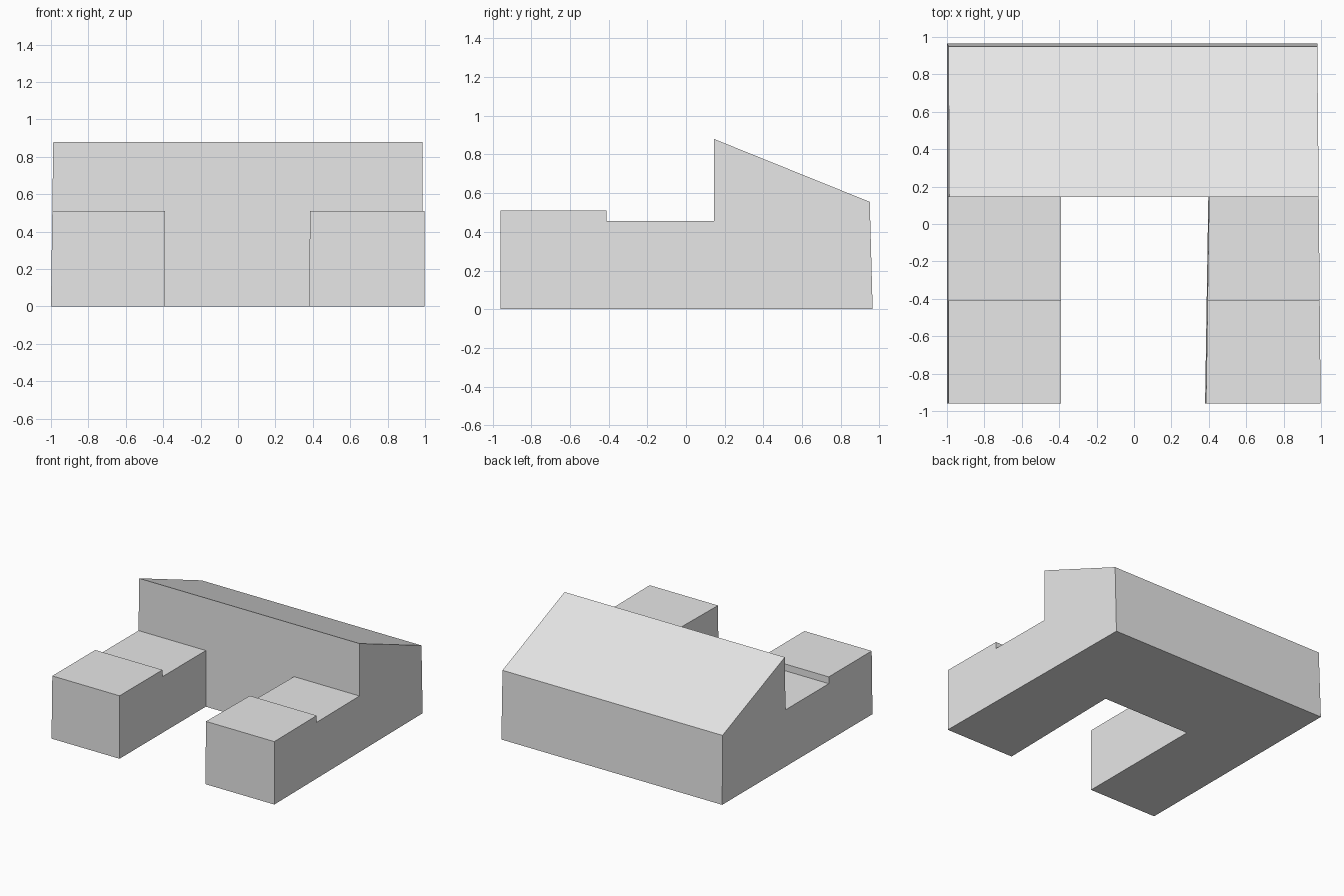
import bpy
import bmesh
from mathutils import Vector

cube = bpy.data.objects.get("Cube")
if cube:
    bpy.data.objects.remove(cube, do_unlink=True)

grey = bpy.data.materials.new("light_grey")
grey.use_nodes = True
colour = (0.8, 0.8, 0.8, 1.0)
grey.diffuse_color = colour
grey.node_tree.nodes["Principled BSDF"].inputs["Base Color"].default_value = colour

WALL_Y, STEP_Y, FRONT_Y = 0.145, -0.41, -0.96
LOW_Z = 0.455

# Side profiles as (y, z): the sloped-roof hall and the stepped wing
HALL = [(WALL_Y, 0), (0.965, 0), (0.95, 0.555), (WALL_Y, 0.88), (WALL_Y, LOW_Z)]
WING = [(FRONT_Y, 0), (WALL_Y, 0), (WALL_Y, LOW_Z), (STEP_Y, LOW_Z),
        (STEP_Y, 0.51), (FRONT_Y, 0.51)]


def extrude_profile(bm, profile, x0, x1):
    """Closed prism of a side profile between two x positions."""
    face = bm.faces.new([bm.verts.new((x0, y, z)) for y, z in profile])
    moved = bmesh.ops.extrude_face_region(bm, geom=[face], use_keep_orig=True)
    verts = [g for g in moved["geom"] if isinstance(g, bmesh.types.BMVert)]
    bmesh.ops.translate(bm, verts=verts, vec=Vector((x1 - x0, 0, 0)))


bm = bmesh.new()
# Hall across the back, wings on both sides of the open court
for x0, x1 in ((-1, -0.39), (-0.39, 0.39), (0.39, 1)):
    extrude_profile(bm, HALL, x0, x1)
for x0, x1 in ((-1, -0.39), (0.39, 1)):
    extrude_profile(bm, WING, x0, x1)

# Remove the hidden walls where the blocks meet
groups = {}
for f in bm.faces:
    key = tuple(round(c, 3) for c in f.calc_center_median())
    groups.setdefault(key, []).append(f)
hidden = [f for g in groups.values() if len(g) > 1 for f in g]
bmesh.ops.delete(bm, geom=hidden, context="FACES")
bmesh.ops.remove_doubles(bm, verts=bm.verts, dist=0.0005)
bmesh.ops.recalc_face_normals(bm, faces=bm.faces)
bmesh.ops.dissolve_limit(bm, angle_limit=0.01, verts=bm.verts, edges=bm.edges)

# Slightly uneven outer and court walls
for v in bm.verts:
    back = (v.co.y - FRONT_Y) / 1.92
    if v.co.x > 0.9:
        v.co.x = 0.998 - 0.018 * back
    elif v.co.x < -0.9:
        v.co.x += 0.014 * v.co.z
    elif v.co.x > 0:
        v.co.x = 0.38 + 0.03 * back + 0.01 * v.co.z

mesh = bpy.data.meshes.new("u_shaped_building")
bm.to_mesh(mesh)
bm.free()
mesh.materials.append(grey)
building = bpy.data.objects.new("u_shaped_building", mesh)
bpy.context.collection.objects.link(building)
